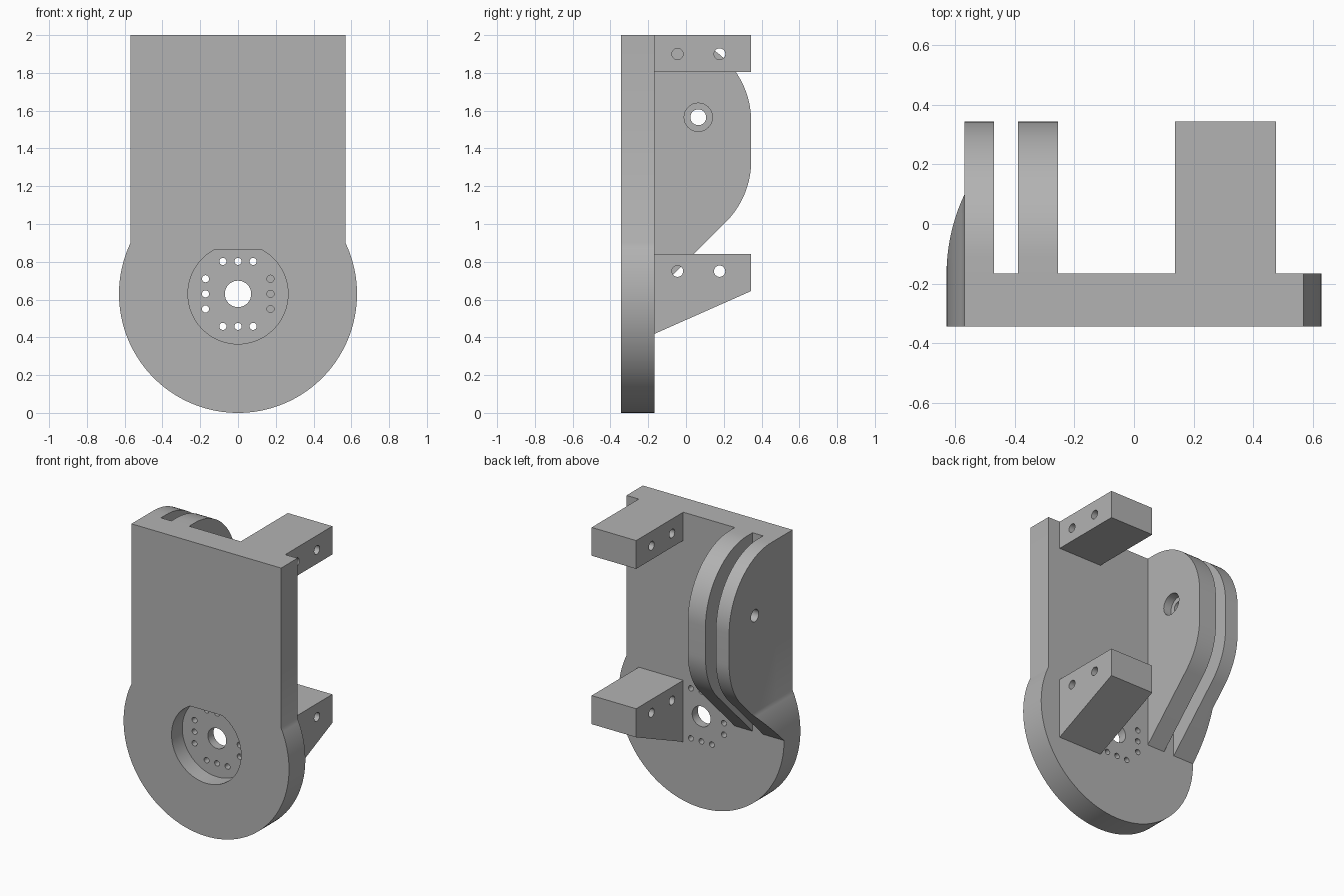
import bpy, bmesh
from math import radians, sin, cos, atan2, sqrt, degrees

if "Cube" in bpy.data.objects:
    bpy.data.objects.remove(bpy.data.objects["Cube"])

grey = bpy.data.materials.new("plain grey")
grey.use_nodes = True
GREY = (0.45, 0.45, 0.45, 1)
grey.diffuse_color = GREY
grey.node_tree.nodes["Principled BSDF"].inputs["Base Color"].default_value = GREY

FRONT, BACK, REAR = -0.345, -0.167, 0.345   # plate front, plate back, tip of arms
ROOT = BACK - 0.03                          # arms sink into the plate
HUB_Z, HUB_R, HALF_W = 0.63, 0.63, 0.57


def arc(cx, cz, r, a0, a1, n):
    """Points along an arc, angles in degrees."""
    angles = [radians(a0 + (a1 - a0) * i / n) for i in range(n + 1)]
    return [(cx + r * cos(a), cz + r * sin(a)) for a in angles]


def prism(name, pts, axis, lo, hi):
    """Extrude a profile along x (points are y, z) or y (points are x, z)."""
    def place(p, d):
        return (d, p[0], p[1]) if axis == "x" else (p[0], d, p[1])
    bm = bmesh.new()
    face = bm.faces.new([bm.verts.new(place(p, lo)) for p in pts])
    new = bmesh.ops.extrude_face_region(bm, geom=[face])["geom"]
    move = (hi - lo, 0, 0) if axis == "x" else (0, hi - lo, 0)
    bmesh.ops.translate(bm, vec=move, verts=[v for v in new if isinstance(v, bmesh.types.BMVert)])
    bmesh.ops.recalc_face_normals(bm, faces=bm.faces)
    mesh = bpy.data.meshes.new(name)
    bm.to_mesh(mesh)
    bm.free()
    mesh.materials.append(grey)
    ob = bpy.data.objects.new(name, mesh)
    bpy.context.collection.objects.link(ob)
    return ob


def combine(target, tool, operation):
    mod = target.modifiers.new(operation, "BOOLEAN")
    mod.operation, mod.solver, mod.object = operation, "EXACT", tool
    bpy.context.view_layer.objects.active = target
    bpy.ops.object.modifier_apply(modifier=mod.name)
    bpy.data.objects.remove(tool)


def drill(target, a, z, r, axis, lo, hi, n=24):
    pts = arc(a, z, r, 0, 360, n)[:-1]
    combine(target, prism("drill", pts, axis, lo, hi), "DIFFERENCE")


# Plate outline: round hub below, straight sides above
side = degrees(atan2(sqrt(HUB_R ** 2 - HALF_W ** 2), HALF_W))
outline = arc(0, HUB_Z, HUB_R, 180 - side, 360 + side, 96) + [(HALF_W, 2), (-HALF_W, 2)]
bracket = prism("mounting_bracket", outline, "y", FRONT, BACK)

# Recessed seat with a flat top edge, centre bore and screw holes
flat = degrees(atan2(0.235, 0.125))
seat = arc(0, HUB_Z, 0.265, 180 - flat, 360 + flat, 64)
combine(bracket, prism("seat_cutter", seat, "y", FRONT - 0.1, -0.228), "DIFFERENCE")
drill(bracket, 0, HUB_Z, 0.07, "y", -1, 1, 40)
for sign in (-1, 1):
    for offset in (-0.08, 0, 0.08):
        drill(bracket, offset, HUB_Z + sign * 0.172, 0.019, "y", -1, 1, 16)
        drill(bracket, sign * 0.172, HUB_Z + offset, 0.019, "y", -1, 1, 16)

# Two curved fins, trimmed to the plate outline, with a pivot hole
R = 0.455
fin = [(ROOT, ROOT + 0.8), (ROOT, 2)]
fin += arc(REAR - R, 2 - R, R, 90, 0, 28)
fin += arc(REAR - R, 1.333, R, 0, -45, 16)
for name, lo, hi in (("outer_fin", -0.7, -0.47), ("inner_fin", -0.39, -0.255)):
    ob = prism(name, fin, "x", lo, hi)
    combine(ob, prism("trim", outline, "y", -1, 1), "INTERSECT")
    drill(ob, 0.065, 1.565, 0.042, "x", -1, 0)
    if name == "inner_fin":
        drill(ob, 0.065, 1.565, 0.075, "x", -0.315, 0, 32)
    combine(bracket, ob, "UNION")

# Upper square arm and lower tapered arm, each with two cross holes
upper = [(ROOT, 1.805), (REAR, 1.805), (REAR, 2), (ROOT, 2)]
lower = [(ROOT, 0.405), (REAR, 0.645), (REAR, 0.842), (ROOT, 0.842)]
for name, pts, hole_z in (("upper_arm", upper, 1.9), ("lower_arm", lower, 0.75)):
    ob = prism(name, pts, "x", 0.138, 0.477)
    for y in (-0.045, 0.178):
        drill(ob, y, hole_z, 0.03, "x", 0, 1)
    combine(bracket, ob, "UNION")

# Smooth the curved walls, keep the edges crisp
bpy.ops.object.select_all(action="DESELECT")
bracket.select_set(True)
bpy.context.view_layer.objects.active = bracket
bpy.ops.object.shade_smooth_by_angle(angle=radians(30))
